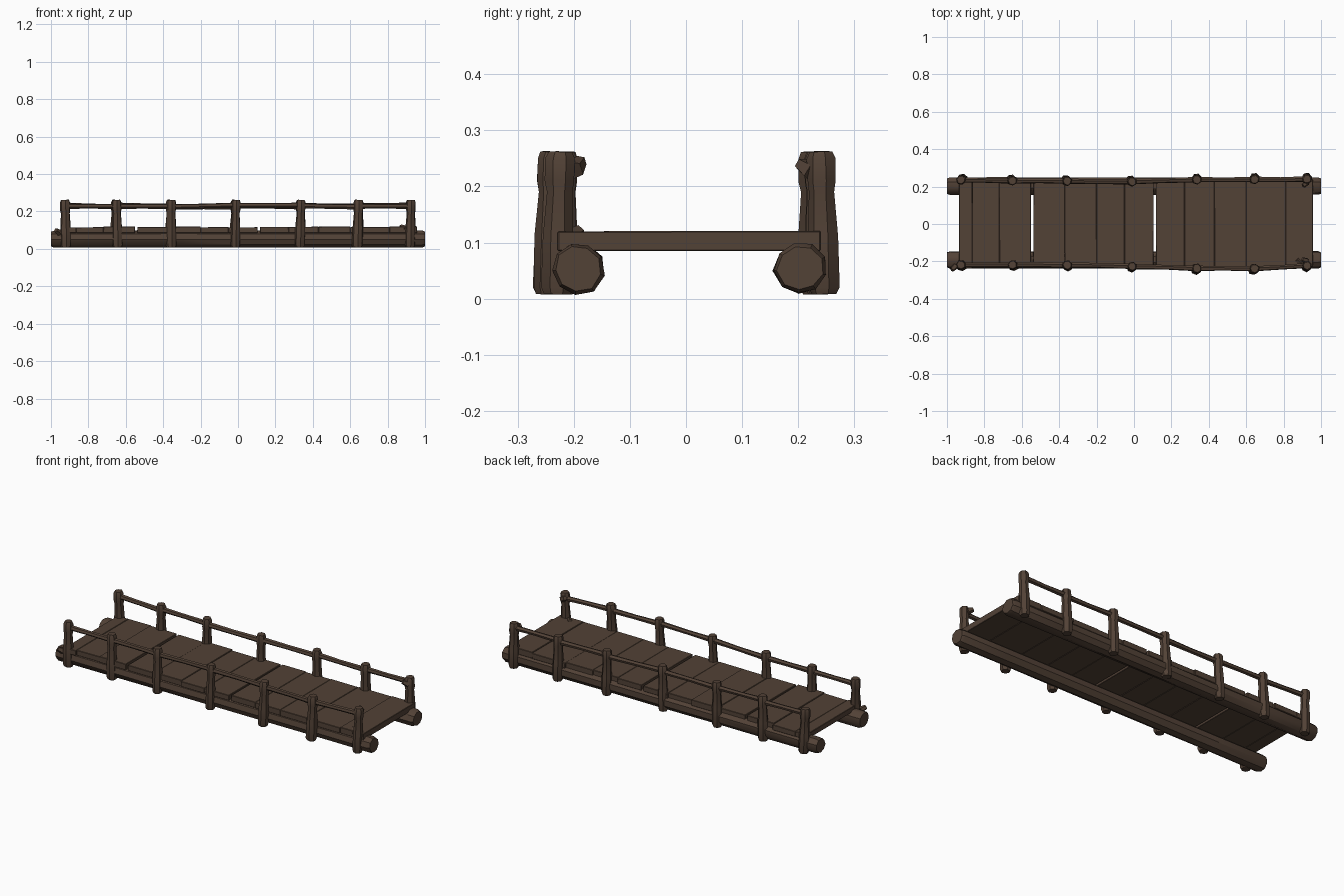
import bpy, bmesh, math, random
from mathutils import Vector

random.seed(4)
cube = bpy.data.objects.get("Cube")
if cube:
    bpy.data.objects.remove(cube)

wood = bpy.data.materials.new("dark brown wood")
wood.use_nodes = True
brown = (0.085, 0.054, 0.037, 1)
wood.diffuse_color = brown
wood.node_tree.nodes["Principled BSDF"].inputs["Base Color"].default_value = brown


def finish(bm, name, smooth=False):
    bmesh.ops.recalc_face_normals(bm, faces=bm.faces)
    mesh = bpy.data.meshes.new(name)
    bm.to_mesh(mesh)
    bm.free()
    mesh.materials.append(wood)
    obj = bpy.data.objects.new(name, mesh)
    bpy.context.collection.objects.link(obj)
    if smooth:
        bpy.ops.object.select_all(action="DESELECT")
        obj.select_set(True)
        bpy.context.view_layer.objects.active = obj
        bpy.ops.object.shade_smooth_by_angle(angle=math.radians(35))
    return obj


def hewn_pole(name, points, radii, sides=8, rough=0.06):
    """Rough timber: rings of slightly uneven radius swept along points."""
    bm = bmesh.new()
    axis = (Vector(points[-1]) - Vector(points[0])).normalized()
    u = axis.orthogonal().normalized()
    v = axis.cross(u)
    facets = [1 + random.uniform(-rough, rough) for _ in range(sides)]
    rings = []
    for point, radius in zip(points, radii):
        ring = []
        for i in range(sides):
            a = math.tau * (i + 0.5) / sides
            r = radius * facets[i] * (1 + random.uniform(-rough, rough) / 2)
            ring.append(bm.verts.new(Vector(point) + r * (u * math.cos(a) + v * math.sin(a))))
        rings.append(ring)
    for lo, hi in zip(rings, rings[1:]):
        for i in range(sides):
            j = (i + 1) % sides
            bm.faces.new((lo[i], lo[j], hi[j], hi[i]))
    bm.faces.new(rings[0][::-1])
    bm.faces.new(rings[-1])
    return finish(bm, name, True)


# Side logs carrying the deck
for side, y in (("front", -0.193), ("back", 0.205)):
    stations = [-1, -0.985, -0.65, -0.3, 0, 0.35, 0.7, 0.985, 1]
    points = [(x, y, 0.054) for x in stations]
    hewn_pole(side + "_log", points, [0.041] + [0.047] * 7 + [0.041], 9)

# Railing posts with thickened heads
post_x = [-0.925, -0.65, -0.357, -0.01, 0.337, 0.645, 0.925]
post_y = {"front": [-0.218, -0.218, -0.22, -0.227, -0.237, -0.239, -0.222],
          "back": [0.236, 0.23, 0.229, 0.227, 0.237, 0.238, 0.24]}
for side, ys in post_y.items():
    sign = -1 if side == "front" else 1
    for n, (x, y) in enumerate(zip(post_x, ys), 1):
        lean = random.uniform(-0.008, 0.008)
        heights = [0.008, 0.02, 0.11, 0.19, 0.21, 0.25, 0.262]
        radii = [0.023, 0.028, 0.028, 0.023, 0.026, 0.026, 0.021]
        points = [(x + lean * (1 - z / 0.26), y + sign * 0.006 * (1 - z / 0.26), z)
                  for z in heights]
        hewn_pole(f"{side}_post_{n}", points, radii, 7, 0.08)

    # Handrail pieces between posts
    for n in range(len(ys) - 1):
        a = Vector((post_x[n], ys[n], 0.229 + random.uniform(-0.005, 0.005)))
        b = Vector((post_x[n + 1], ys[n + 1], 0.229 + random.uniform(-0.005, 0.005)))
        mid = (a + b) / 2 + Vector((0, random.uniform(-0.003, 0.003), 0))
        hewn_pole(f"{side}_handrail_{n + 1}", [a, mid, b], [0.015, 0.013, 0.015], 6)

# Deck boards, laid across the logs with two open gaps
edges = [-0.935, -0.865, -0.72, -0.55, -0.37, -0.2, -0.05, 0.105, 0.27, 0.43, 0.6, 0.81, 0.957]
open_joints = (-0.55, 0.105)
for n, (x0, x1) in enumerate(zip(edges, edges[1:]), 1):
    start = x0 + (0.012 if x0 in open_joints else 0)
    bm = bmesh.new()
    bmesh.ops.create_cube(bm, size=1)
    near, far = [-0.235 + random.uniform(-0.008, 0.008), 0.235 + random.uniform(-0.008, 0.008)]
    top = 0.117 + random.uniform(-0.002, 0.003)
    for v in bm.verts:
        v.co = ((x1 if v.co.x > 0 else start) + random.uniform(-0.001, 0.001),
                far if v.co.y > 0 else near,
                top + random.uniform(-0.001, 0.001) if v.co.z > 0 else 0.085)
    bmesh.ops.bevel(bm, geom=bm.edges[:], offset=0.002, segments=1, affect="EDGES")
    finish(bm, f"deck_board_{n}")

# Short broken branches on the end posts and logs
for n, (x, y, z, dx, dy) in enumerate([(-0.955, -0.225, 0.085, -0.02, -0.02),
                                       (0.925, -0.2, 0.23, -0.025, 0.012),
                                       (0.925, 0.225, 0.225, -0.02, -0.022),
                                       (0.9, -0.22, 0.105, -0.03, 0.03)], 1):
    hewn_pole(f"branch_stub_{n}", [(x, y, z), (x + dx, y + dy, z + 0.015)],
              [0.018, 0.012], 5)
